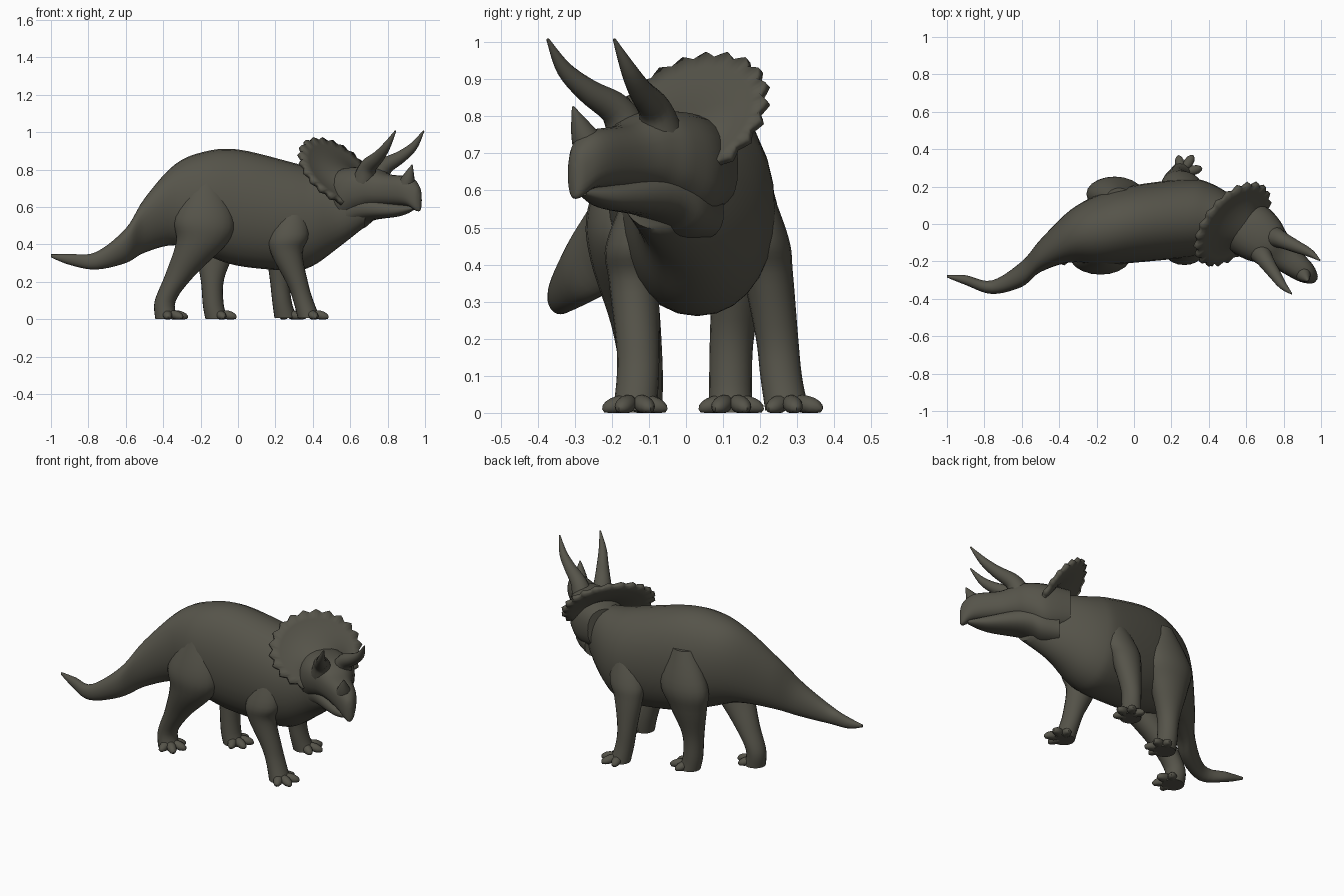
import bpy, bmesh, math
from mathutils import Vector, Matrix

if "Cube" in bpy.data.objects:
    bpy.data.objects.remove(bpy.data.objects["Cube"])

skin = bpy.data.materials.new("dark_olive_skin")
skin.diffuse_color = (0.092, 0.088, 0.068, 1)
skin.use_nodes = True
skin.node_tree.nodes["Principled BSDF"].inputs["Base Color"].default_value = skin.diffuse_color


def finish(name, bm):
    bmesh.ops.recalc_face_normals(bm, faces=bm.faces)
    me = bpy.data.meshes.new(name)
    bm.to_mesh(me)
    bm.free()
    ob = bpy.data.objects.new(name, me)
    bpy.context.collection.objects.link(ob)
    me.materials.append(skin)
    bpy.ops.object.select_all(action='DESELECT')
    ob.select_set(True)
    bpy.context.view_layer.objects.active = ob
    bpy.ops.object.shade_smooth_by_angle(angle=math.radians(50))
    return ob


def smooth_path(pts, steps=5):
    """Catmull-Rom through tuples of any length."""
    out = []
    for i in range(len(pts) - 1):
        p0, p1, p2 = pts[max(i - 1, 0)], pts[i], pts[i + 1]
        p3 = pts[min(i + 2, len(pts) - 1)]
        for k in range(steps):
            t = k / steps
            out.append([b + (t * (c - a + t * (2*a - 5*b + 4*c - d + t * (3*(b - c) + d - a)))) / 2
                        for a, b, c, d in zip(p0, p1, p2, p3)])
    return out + [list(pts[-1])]


def oval(c, a, b, n=24, power=2.0):
    pts = []
    for i in range(n):
        t = math.tau * i / n
        ct, st = math.cos(t), math.sin(t)
        pts.append(c + a * math.copysign(abs(ct) ** (2 / power), ct)
                   + b * math.copysign(abs(st) ** (2 / power), st))
    return pts


def skin_rings(bm, rings):
    vs = [[bm.verts.new(p) for p in r] for r in rings]
    n = len(vs[0])
    for a, b in zip(vs, vs[1:]):
        for i in range(n):
            j = (i + 1) % n
            bm.faces.new((a[i], a[j], b[j], b[i]))
    bm.faces.new(vs[0])
    return vs


def loft(name, rings):
    bm = bmesh.new()
    bm.faces.new(skin_rings(bm, rings)[-1])
    return finish(name, bm)


# Head frame: u forward, s to the animal's left, z up
X, Y, UP = Vector((1, 0, 0)), Vector((0, 1, 0)), Vector((0, 0, 1))
FWD = Matrix.Rotation(math.radians(-40), 3, 'Z') @ X
SIDE = UP.cross(FWD)


def head(u, s, z):
    return X * 0.58 + FWD * u + SIDE * s + UP * z


# Body and tail: x, centre y, half width, bottom z, top z
body = [(-1, -.28, .006, .335, .352), (-.9, -.3, .026, .295, .353), (-.76, -.338, .036, .27, .363),
        (-.6, -.268, .068, .305, .49), (-.5, -.17, .087, .36, .65), (-.34, -.065, .14, .4, .83),
        (-.18, -.03, .19, .35, .9), (0, 0, .207, .29, .912), (.28, .03, .21, .265, .845),
        (.4, .03, .192, .29, .81), (.54, 0, .14, .39, .78), (.68, -.08, .1, .5, .74)]
loft("body_and_tail", [oval(Vector((x, y, (b + t) / 2)), Y * w, UP * (t - b) / 2, 28, 2.1)
                       for x, y, w, b, t in smooth_path(body)])


# Skull and lower jaw: u, bottom z, top z, half width
def head_loft(name, rows):
    loft(name, [oval(head(u, max(u, 0) * .04, (b + t) / 2), SIDE * w, UP * (t - b) / 2, 24, 2.4)
                for u, b, t, w in smooth_path(rows)])


head_loft("skull", [(-.1, .55, .79, .1), (.03, .52, .815, .15), (.13, .57, .82, .14), (.2, .6, .81, .112),
                    (.28, .61, .78, .084), (.42, .61, .765, .06), (.48, .582, .72, .032),
                    (.497, .588, .67, .01)])
head_loft("lower_jaw", [(-.04, .47, .62, .1), (.06, .48, .66, .12), (.15, .53, .66, .105),
                        (.35, .555, .622, .058), (.455, .59, .607, .014)])


# Horns in the head frame: u, s, z, radius
def horn(name, pts, side=1):
    path = smooth_path(pts)
    cs = [head(u, s * side, z) for u, s, z, r in path]
    rings = []
    for i, c in enumerate(cs):
        d = (cs[min(i + 1, len(cs) - 1)] - cs[max(i - 1, 0)]).normalized()
        a = d.cross(SIDE).normalized()
        rings.append(oval(c, a * path[i][3], d.cross(a) * path[i][3], 14))
    loft(name, rings)


brow = [(.17, .055, .75, .062), (.21, .068, .82, .046), (.3, .093, .872, .033),
        (.375, .113, .93, .022), (.441, .117, 1.012, .004)]
horn("right_brow_horn", brow, -1)
horn("left_brow_horn", brow)
horn("nose_horn", [(.4, .01, .7, .052), (.432, 0, .76, .034), (.465, -.008, .83, .003)])

# Neck frill: flared funnel with a toothed rim
TEETH, SUB, RINGS = 22, 4, 7
core = Vector((.12, 0, .735))
rings = []
for k in range(1, RINGS + 1):
    t = k / RINGS
    row = []
    for i in range(TEETH * SUB):
        a = math.tau * i / (TEETH * SUB)
        r = 1 + (.045 * (1 - math.cos(math.tau * i / SUB)) if k == RINGS else 0)
        rim = Vector((-.04 - .13 * math.cos(a) * r, -.035 + .245 * math.sin(a) * r,
                      .79 + .168 * math.cos(a) * r))
        p = core.lerp(rim, t)
        p.x -= .045 * math.sin(math.pi * t)          # dished front face
        row.append(head(*p))
    rings.append(row)
bm = bmesh.new()
skin_rings(bm, rings)
frill = finish("neck_frill", bm)
mod = frill.modifiers.new("thickness", 'SOLIDIFY')
mod.thickness, mod.offset = .024, 0


# Legs: x, y, z, half length; width follows length, toes fan round the foot
def leg(name, yaw, rows):
    loft(name + "_leg", [oval(Vector((x, y, z)), X * r, Y * (.037 + .37 * r), 20)
                         for x, y, z, r in smooth_path(rows)])
    fx, fy = rows[-1][:2]
    bm = bmesh.new()
    for fan in (-66, -22, 22, 66):
        ang = math.radians(yaw + fan)
        reach = .065 if abs(fan) < 45 else .048
        m = (Matrix.Translation((fx + reach * math.cos(ang), fy + reach * math.sin(ang), .026))
             @ Matrix.Rotation(ang, 4, 'Z') @ Matrix.Rotation(.25, 4, 'Y')
             @ Matrix.Diagonal((.05, .026, .024, 1)))
        bmesh.ops.create_uvsphere(bm, u_segments=12, v_segments=8, radius=1, matrix=m)
    for v in bm.verts:
        v.co.z = max(v.co.z, .004)
    finish(name + "_toes", bm)


leg("hind_right", -20, [(-.17, -.14, .74, .07), (-.18, -.17, .55, .16), (-.19, -.17, .42, .14),
                        (-.31, -.135, .24, .08), (-.39, -.12, .1, .056), (-.38, -.125, .005, .062)])
leg("hind_left", 0, [(-.08, .13, .74, .07), (-.1, .16, .53, .15), (-.12, .15, .39, .115),
                     (-.137, .125, .22, .063), (-.132, .12, .08, .056), (-.112, .122, .005, .062)])
leg("front_right", 0, [(.3, -.09, .63, .06), (.275, -.14, .46, .105), (.26, -.14, .36, .085),
                       (.32, -.13, .19, .057), (.35, -.13, .1, .054), (.38, -.138, .01, .06)])
leg("front_left", 35, [(.3, .15, .66, .06), (.26, .2, .48, .105), (.235, .22, .38, .085),
                       (.226, .245, .21, .055), (.235, .257, .1, .052), (.255, .273, .01, .06)])

# Rest the feet on the ground
low = min(v.co.z for o in bpy.data.objects for v in o.data.vertices)
for o in bpy.data.objects:
    o.location.z -= low
